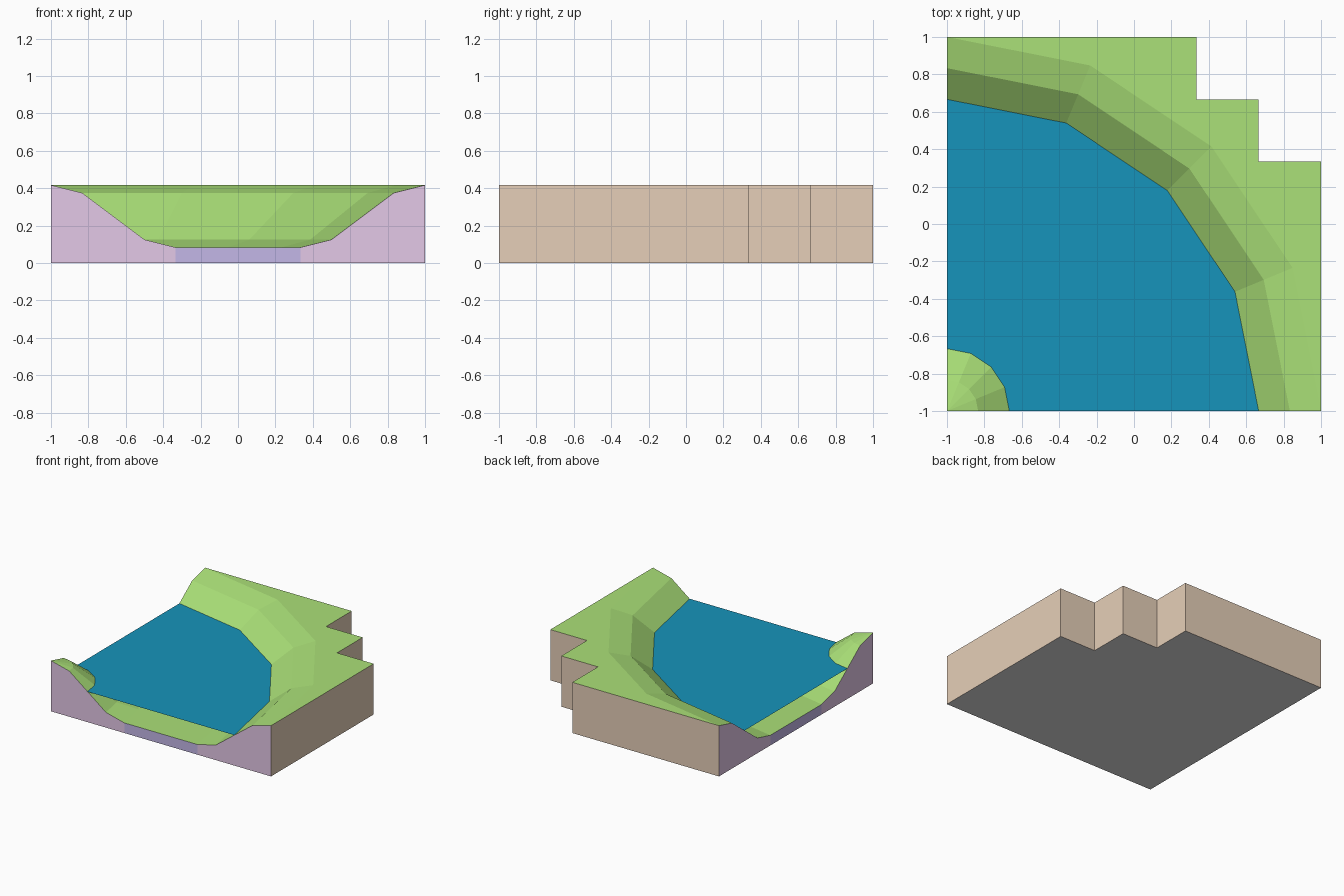
import bpy, bmesh, math

if "Cube" in bpy.data.objects:
    bpy.data.objects.remove(bpy.data.objects["Cube"])


def material(name, r, g, b):
    """Flat colour from 0-255 sRGB."""
    lin = [((c / 255 + 0.055) / 1.055) ** 2.4 for c in (r, g, b)]
    m = bpy.data.materials.new(name)
    m.diffuse_color = (*lin, 1)
    m.use_nodes = True
    m.node_tree.nodes["Principled BSDF"].inputs["Base Color"].default_value = m.diffuse_color
    return m


GRASS, BANK, BED, EARTH, BASE = range(5)
land_mats = [material("grass", 171, 225, 120), material("bank_section", 229, 201, 232),
             material("bed_section", 200, 188, 237), material("earth_side", 230, 207, 184),
             material("underside", 224, 224, 224)]
water_mat = material("water", 22, 148, 187)

# River cross-section: (radius from the front-left corner, height)
PROFILE = [(0, .4167), (.1667, .375), (.5, .125), (.6667, .0833),
           (1.3333, .0833), (1.5, .125), (1.8333, .375), (2, .4167)]
TOP = PROFILE[-1][1]
WATER = 0.25
STEPS = 4
# Stepped outer outline, from front-right corner to back-left corner
OUTER = [(1, -1), (1, .3333), (.6667, .3333), (.6667, .6667),
         (.3333, .6667), (.3333, 1), (-1, 1)]


def polar(r, i, z):
    a = math.pi / 2 * i / STEPS
    return (-1 + r * math.cos(a), -1 + r * math.sin(a), z)


def arc(r, z):
    return [polar(r, i, z) for i in range(STEPS + 1)]


def finish(bm, name, mats):
    mesh = bpy.data.meshes.new(name)
    bm.to_mesh(mesh)
    bm.free()
    for m in mats:
        mesh.materials.append(m)
    bpy.context.collection.objects.link(bpy.data.objects.new(name, mesh))


bm = bmesh.new()


def face(points, mat):
    pts = [p for k, p in enumerate(points) if p not in points[:k]]
    bm.faces.new([bm.verts.new(p) for p in pts]).material_index = mat


# Curved river channel and the two cut sections at its ends
for (r0, z0), (r1, z1) in zip(PROFILE, PROFILE[1:]):
    for i in range(STEPS):
        face([polar(r0, i, z0), polar(r1, i, z1),
              polar(r1, i + 1, z1), polar(r0, i + 1, z0)], GRASS)
    section = BED if z0 == z1 else BANK
    face([polar(r0, 0, 0), polar(r1, 0, 0), polar(r1, 0, z1), polar(r0, 0, z0)], section)
    face([polar(r0, STEPS, 0), polar(r0, STEPS, z0),
          polar(r1, STEPS, z1), polar(r1, STEPS, 0)], section)

# Flat grass outside the bend
face([(x, y, TOP) for x, y in OUTER] + arc(2, TOP)[-2:0:-1], GRASS)

# Stepped earth sides
for (x0, y0), (x1, y1) in zip(OUTER, OUTER[1:]):
    face([(x0, y0, 0), (x1, y1, 0), (x1, y1, TOP), (x0, y0, TOP)], EARTH)

# Underside, with the section columns' points so the solid closes
front = [polar(r, 0, 0) for r, _ in PROFILE[:-1]]
left = [polar(r, STEPS, 0) for r, _ in PROFILE[1:-1]]
face((front + [(x, y, 0) for x, y in OUTER] + left[::-1])[::-1], BASE)

bmesh.ops.remove_doubles(bm, verts=bm.verts, dist=1e-4)
bmesh.ops.recalc_face_normals(bm, faces=bm.faces)
finish(bm, "river_bend_land", land_mats)

# Water surface between the banks
bm = bmesh.new()
inner, outer = arc(.3333, WATER), arc(1.6667, WATER)
bm.faces.new([bm.verts.new(p) for p in outer + inner[::-1]])
finish(bm, "water_surface", [water_mat])
